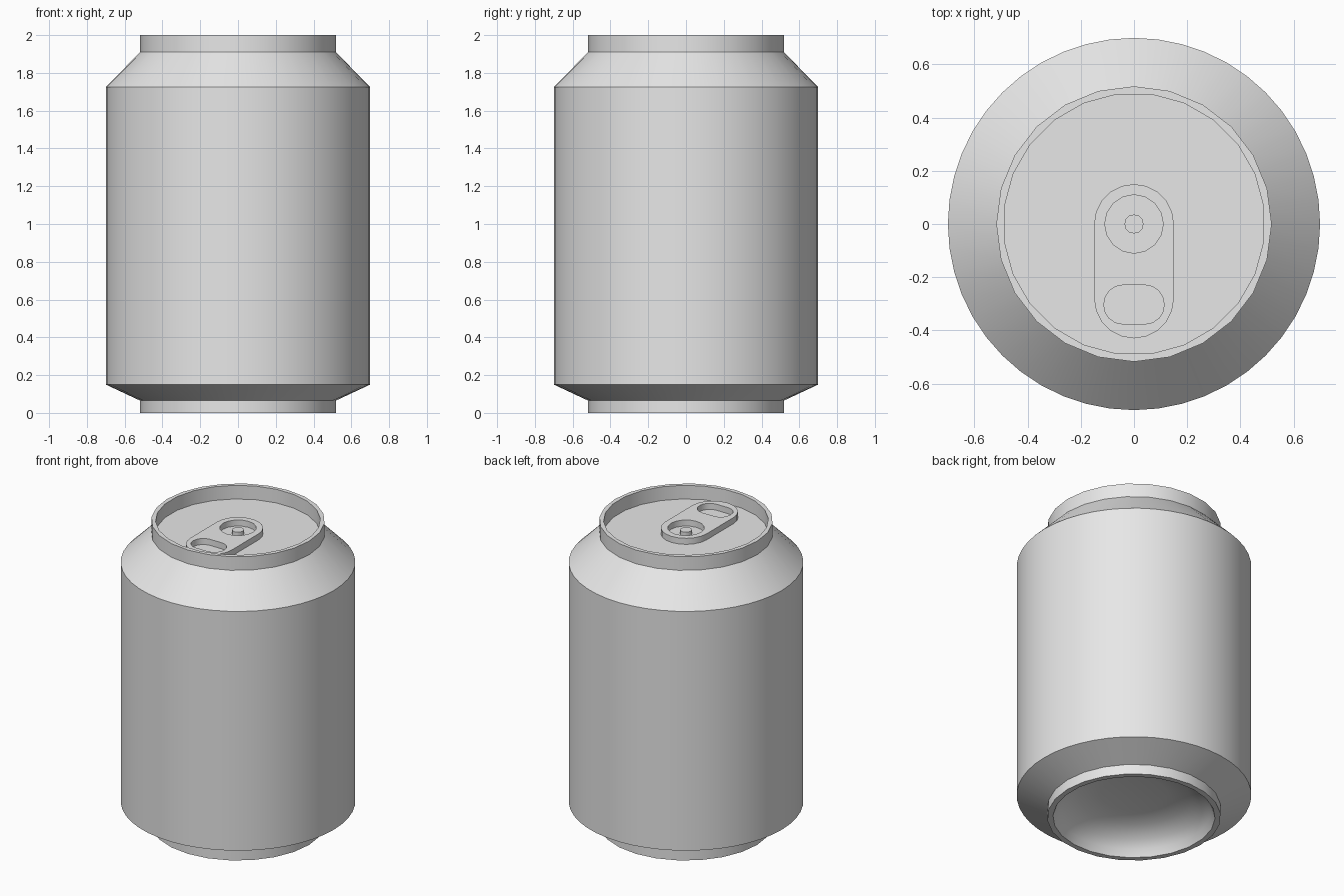
import bpy, bmesh
from math import sin, cos, pi

cube = bpy.data.objects.get("Cube")
if cube:
    bpy.data.objects.remove(cube, do_unlink=True)

grey = bpy.data.materials.new("plain_grey")
grey.use_nodes = True
grey.diffuse_color = (0.8, 0.8, 0.8, 1)
grey.node_tree.nodes["Principled BSDF"].inputs["Base Color"].default_value = (0.8, 0.8, 0.8, 1)

SIDES = 48


def finish(obj):
    """Give the part its material and smooth shading with sharp creases."""
    obj.data.materials.clear()
    obj.data.materials.append(grey)
    bpy.ops.object.select_all(action='DESELECT')
    obj.select_set(True)
    bpy.context.view_layer.objects.active = obj
    bpy.ops.object.shade_smooth_by_angle(angle=pi / 6)


def lathe(name, profile, sides=SIDES):
    """Turn (radius, height, corner) around z; corner 0 or 1 halves the side
    count by flattening every other point, None keeps the ring round."""
    bm = bmesh.new()
    rings = []
    for r, z, corner in profile:
        ring = []
        for j in range(sides):
            flat = corner is not None and j % 2 != corner
            k = r * cos(2 * pi / sides) if flat else r
            a = 2 * pi * j / sides
            ring.append(bm.verts.new((k * cos(a), k * sin(a), z)))
        rings.append(ring)
    for low, high in zip(rings, rings[1:]):
        for j in range(sides):
            n = (j + 1) % sides
            bm.faces.new((low[j], low[n], high[n], high[j]))
    bmesh.ops.remove_doubles(bm, verts=bm.verts, dist=1e-5)
    mesh = bpy.data.meshes.new(name)
    bm.to_mesh(mesh)
    bm.free()
    obj = bpy.data.objects.new(name, mesh)
    bpy.context.collection.objects.link(obj)
    finish(obj)


def slot(half_width, radius, y_top, y_low, steps):
    """Outline of a slot with rounded corners, between two arc centre heights."""
    inset = half_width - radius
    points = []
    for quarter, (sx, y) in enumerate(((1, y_top), (-1, y_top), (-1, y_low), (1, y_low))):
        for i in range(steps + 1):
            a = (quarter + i / steps) * pi / 2
            p = (sx * inset + radius * cos(a), y + radius * sin(a))
            if not points or abs(p[0] - points[-1][0]) + abs(p[1] - points[-1][1]) > 1e-4:
                points.append(p)
    first, last = points[0], points[-1]
    if abs(first[0] - last[0]) + abs(first[1] - last[1]) < 1e-4:
        points.pop()
    return points


def plate(name, outlines, z, thickness):
    """Flat plate from an outer outline and hole outlines."""
    curve = bpy.data.curves.new(name, 'CURVE')
    curve.dimensions = '2D'
    curve.fill_mode = 'BOTH'
    curve.extrude = thickness / 2
    for outline in outlines:
        spline = curve.splines.new('POLY')
        spline.points.add(len(outline) - 1)
        for point, (x, y) in zip(spline.points, outline):
            point.co = (x, y, 0, 1)
        spline.use_cyclic_u = True
    obj = bpy.data.objects.new(name, curve)
    obj.location.z = z + thickness / 2
    bpy.context.collection.objects.link(obj)
    bpy.ops.object.select_all(action='DESELECT')
    obj.select_set(True)
    bpy.context.view_layer.objects.active = obj
    bpy.ops.object.convert(target='MESH')
    finish(bpy.context.view_layer.objects.active)


RIM, INNER, BODY, LID = 0.518, 0.492, 0.7, 1.91

# Body: domed base, foot, lower taper, wall, shoulder and rim
lathe("can_body", [
    (0, 0.165, None), (0.2, 0.16, None), (0.33, 0.14, None), (0.42, 0.09, None),
    (0.46, 0.045, None), (0.484, 0, 1),
    (RIM, 0, 0), (RIM, 0.065, 0), (BODY, 0.15, None), (BODY, 1.725, None),
    (RIM, LID, 0), (RIM, 2, 0), (INNER, 2, 1), (INNER, LID, 1),
])

# Sunken lid
lathe("lid", [(INNER, LID, 1), (0, LID, None)])

# Pull tab with a round rivet hole and a finger slot
plate("pull_tab", [
    slot(0.15, 0.15, 0, -0.28, 5),
    slot(0.11, 0.11, 0, 0, 4),
    slot(0.113, 0.07, -0.3, -0.306, 4),
], LID, 0.04)

# Rivet
lathe("rivet", [(0.036, LID, None), (0.036, LID + 0.027, None), (0, LID + 0.027, None)], 12)
